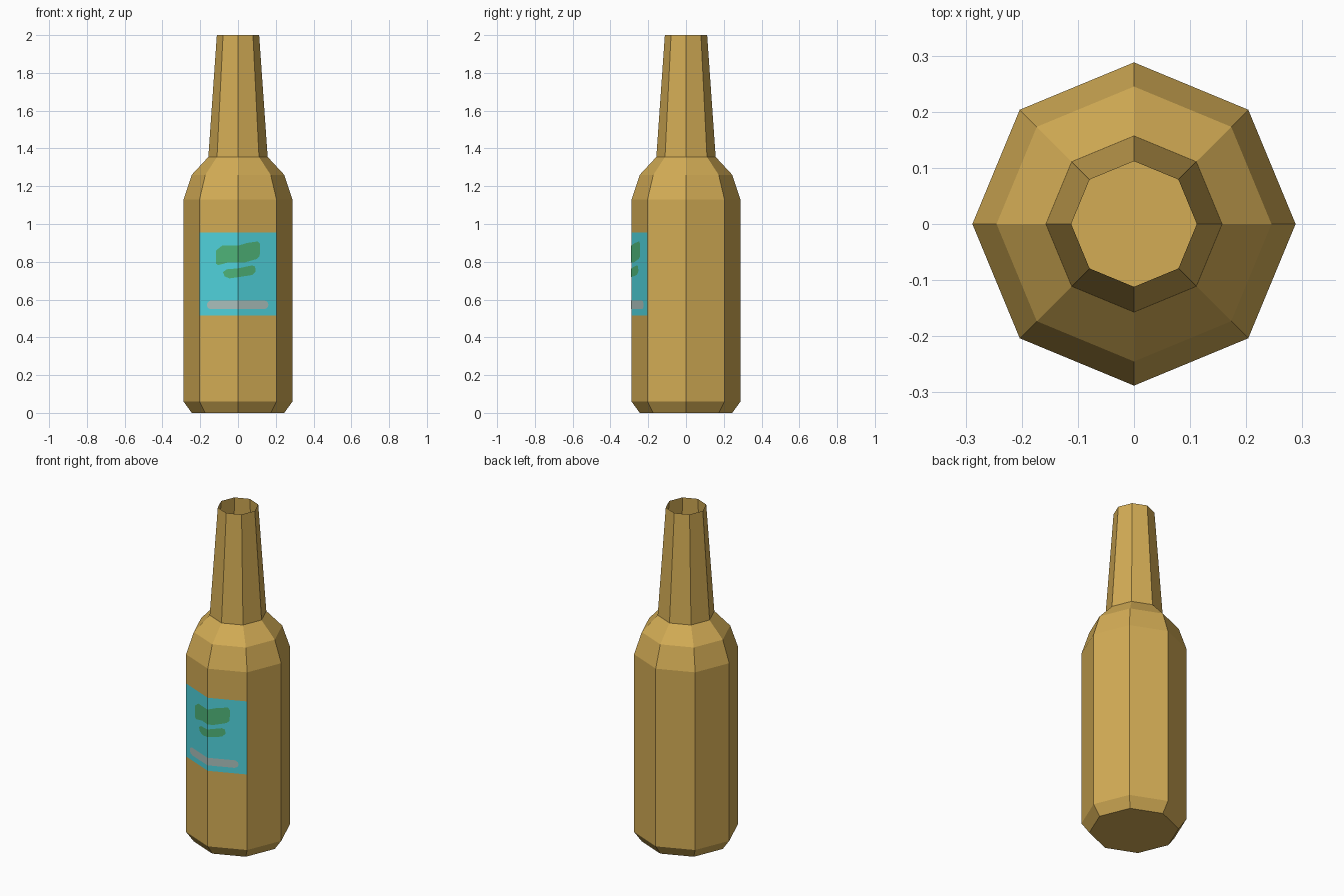
import bpy, bmesh, math

if "Cube" in bpy.data.objects:
    bpy.data.objects.remove(bpy.data.objects["Cube"])

def lin(c):
    c /= 255
    return c / 12.92 if c <= 0.04045 else ((c + 0.055) / 1.055) ** 2.4

def material(name, r, g, b):
    m = bpy.data.materials.new(name)
    m.diffuse_color = (lin(r), lin(g), lin(b), 1)
    m.use_nodes = True
    m.node_tree.nodes["Principled BSDF"].inputs["Base Color"].default_value = m.diffuse_color
    return m

amber = material("amber_glass", 211, 172, 85)
cyan = material("label_cyan", 80, 211, 220)
green = material("print_green", 79, 180, 120)
grey = material("print_grey", 171, 192, 188)

def finish(bm, name, *mats):
    me = bpy.data.meshes.new(name)
    bm.to_mesh(me)
    bm.free()
    for m in mats:
        me.materials.append(m)
    ob = bpy.data.objects.new(name, me)
    bpy.context.collection.objects.link(ob)
    return ob

SIDES, R = 8, 0.288
LABEL_LOW, LABEL_HIGH = 0.515, 0.955

# Bottle: eight-sided lathe with an open mouth; label on the two front faces
profile = [(0.245, 0), (R, 0.06), (R, LABEL_LOW), (R, LABEL_HIGH),
           (R, 1.13), (0.245, 1.26), (0.157, 1.355), (0.112, 2.0)]
bm = bmesh.new()
rings = [[bm.verts.new((r * math.cos(math.tau * i / SIDES),
                        r * math.sin(math.tau * i / SIDES), z))
          for i in range(SIDES)] for r, z in profile]
bm.faces.new(rings[0][::-1])
for k, (low, high) in enumerate(zip(rings, rings[1:])):
    for i in range(SIDES):
        j = (i + 1) % SIDES
        f = bm.faces.new((low[i], low[j], high[j], high[i]))
        if k == 2 and i in (5, 6):
            f.material_index = 1
finish(bm, "bottle", amber, cyan)

# Printed patches: flat outlines folded over the front corner of the bottle
def patch(name, outline, mat, lift=0.003):
    bm = bmesh.new()
    bm.faces.new([bm.verts.new((x, 0, z)) for x, z in outline])
    bmesh.ops.bisect_plane(bm, geom=bm.verts[:] + bm.edges[:] + bm.faces[:],
                           plane_co=(0, 0, 0), plane_no=(1, 0, 0))
    slope = math.tan(math.pi / SIDES)
    for v in bm.verts:
        v.co.y = -R - lift + abs(v.co.x) * slope
    bm.normal_update()
    for f in bm.faces:
        if f.normal.y > 0:
            f.normal_flip()
    finish(bm, name, mat)

patch("label_upper_patch",
      [(-0.116, 0.79), (-0.105, 0.782), (-0.05, 0.797), (0.03, 0.795),
       (0.1, 0.815), (0.115, 0.83), (0.116, 0.895), (0.105, 0.908),
       (0.05, 0.9), (0.0, 0.885), (-0.085, 0.885), (-0.116, 0.86)], green)
patch("label_lower_patch",
      [(-0.07, 0.722), (-0.045, 0.712), (0.01, 0.72), (0.075, 0.73),
       (0.094, 0.75), (0.09, 0.775), (0.075, 0.781), (0.0, 0.765),
       (-0.06, 0.76), (-0.08, 0.745)], green)

# Rounded stripe near the bottom of the label
stripe = []
for cx, start in ((0.138, -90), (-0.142, 90)):
    for s in range(7):
        a = math.radians(start + 30 * s)
        stripe.append((cx + 0.023 * math.cos(a), 0.572 + 0.023 * math.sin(a)))
patch("label_stripe", stripe, grey)
